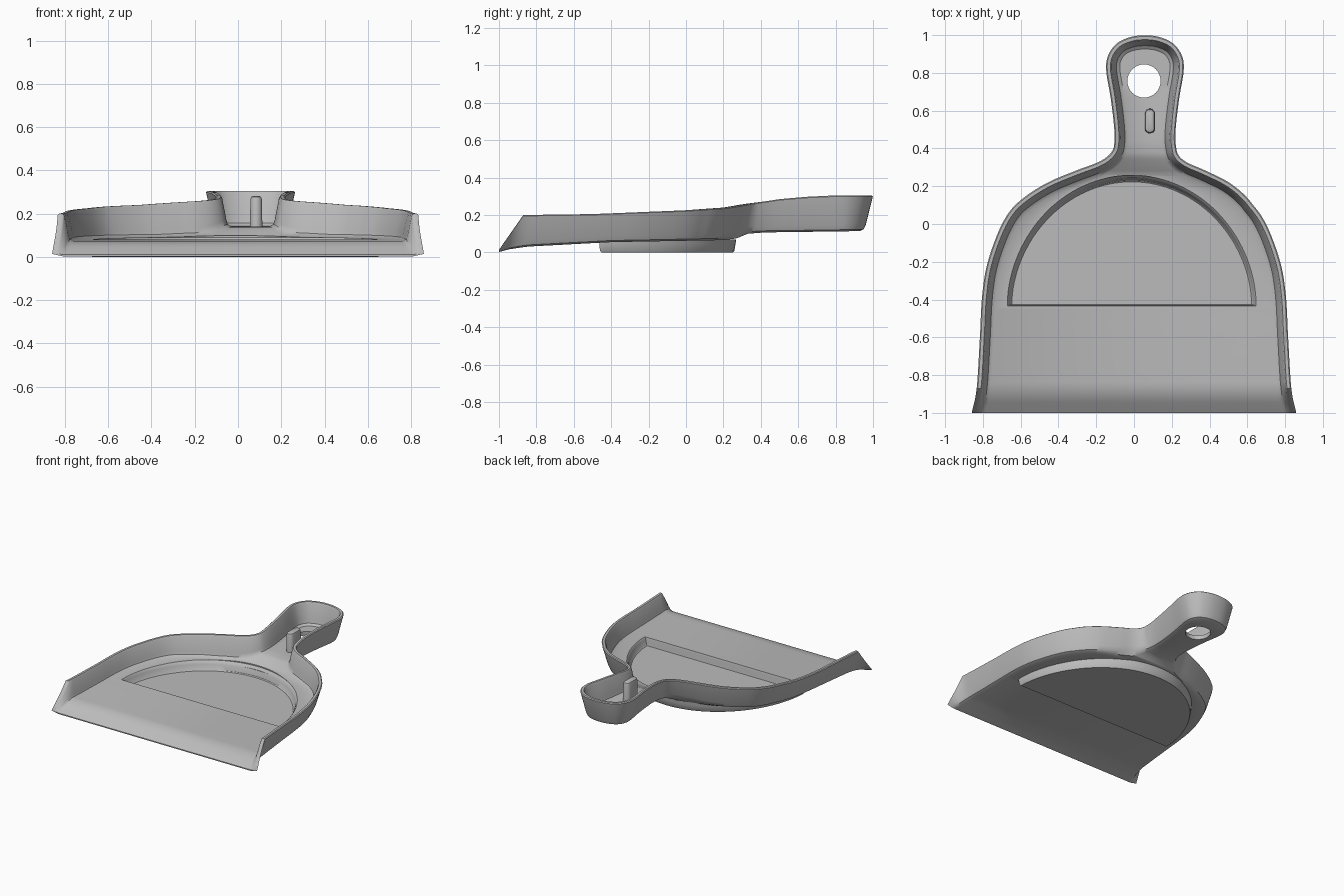
import bpy, bmesh, math
from mathutils import Vector

if "Cube" in bpy.data.objects:
    bpy.data.objects.remove(bpy.data.objects["Cube"], do_unlink=True)

grey = bpy.data.materials.new("grey_plastic")
grey.use_nodes = True
grey.diffuse_color = (0.5, 0.5, 0.5, 1)
grey.node_tree.nodes["Principled BSDF"].inputs["Base Color"].default_value = (0.5, 0.5, 0.5, 1)


def make_object(name, bm):
    bmesh.ops.recalc_face_normals(bm, faces=bm.faces)
    mesh = bpy.data.meshes.new(name)
    bm.to_mesh(mesh)
    bm.free()
    mesh.materials.append(grey)
    obj = bpy.data.objects.new(name, mesh)
    bpy.context.collection.objects.link(obj)
    return obj


def height(table, y):
    """Height at y along a polyline of (y, z) points."""
    for (y0, z0), (y1, z1) in zip(table, table[1:]):
        if y <= y1:
            t = max(0, (y - y0) / (y1 - y0))
            return z0 + (z1 - z0) * t
    return table[-1][1]


def smooth_path(points, steps):
    """Catmull-Rom curve through the points, ending mirrored at x = 0."""
    pts = [Vector(p) for p in points]
    end = Vector((-pts[-2].x, pts[-2].y))
    pts = [2 * pts[0] - pts[1]] + pts + [end]
    path = []
    for a, b, c, d in zip(pts, pts[1:], pts[2:], pts[3:]):
        for k in range(steps):
            t = k / steps
            path.append(0.5 * (2 * b + (c - a) * t + (2 * a - 5 * b + 4 * c - d) * t ** 2
                               + (3 * b - a - 3 * c + d) * t ** 3))
    return path + [pts[-2]]


def loft(name, rings):
    """Closed solid from a stack of equal rings."""
    bm = bmesh.new()
    rows = [[bm.verts.new(p) for p in ring] for ring in rings]
    n = len(rows[0])
    for low, high in zip(rows, rows[1:]):
        for i in range(n):
            j = (i + 1) % n
            bm.faces.new((low[i], low[j], high[j], high[i]))
    bm.faces.new(rows[0][::-1])
    bm.faces.new(rows[-1])
    return make_object(name, bm)


def boolean(target, tool, operation):
    mod = target.modifiers.new(operation.lower(), 'BOOLEAN')
    mod.operation, mod.object, mod.solver = operation, tool, 'EXACT'
    bpy.context.view_layer.objects.active = target
    bpy.ops.object.modifier_apply(modifier=mod.name)
    bpy.data.objects.remove(tool, do_unlink=True)


# Rim outline (half width, y) and the height curves of rim, floor and underside
OUTLINE = [(.86, -1), (.834, -.87), (.817, -.6), (.805, -.38), (.775, -.2), (.7, 0),
           (.613, .12), (.49, .215), (.345, .283), (.235, .328), (.18, .372), (.163, .43),
           (.165, .52), (.183, .67), (.206, .81), (.197, .89), (.152, .955), (.08, .99), (0, 1)]
RIM = [(-1, .014), (-.87, .2), (-.5, .205), (0, .225), (.22, .24), (.34, .26),
       (.5, .285), (.65, .298), (.8, .305), (1, .305)]
FLOOR = [(-1, .01), (-.96, .035), (-.92, .058), (-.87, .072), (-.45, .08), (.2, .092),
         (.27, .1), (.36, .135), (.42, .14), (1, .145)]
UNDER = [(-1, .002), (-.95, .016), (-.85, .031), (-.4, .055), (.2, .066), (.27, .075),
         (.33, .1), (.42, .107), (1, .115)]


def wall_profile(point, normal):
    """Section through the wall, from underside over the rim to the floor."""
    rim, low = height(RIM, point.y), height(UNDER, point.y)
    shift = .058 * min(1, max(0, (point.y - .1) / .3))

    def at(offset, z=None, table=None):
        p = point + normal * offset
        return (p.x + shift, p.y, height(table, p.y) if table else z)

    wall = rim - low
    edge = min(.035, .3 * wall)
    base = height(FLOOR, point.y - .06 * normal.y)
    inner = rim - base
    return [at(-.072, table=UNDER), at(-.05, low + edge * .25), at(-.038, low + edge),
            at(-.003, rim - .08 * wall), at(-.001, rim - .03 * wall), at(-.007, rim),
            at(-.024, rim), at(-.031, rim - .08 * inner),
            at(-.05, base + .22 * inner), at(-.056, base + .08 * inner), at(-.074, table=FLOOR)]


# Pan body: wall swept round the outline, floor and underside bridged across
half = smooth_path(OUTLINE, 6)
outline = half + [Vector((-p.x, p.y)) for p in half[-2::-1]]
bm = bmesh.new()
rows = []
last = len(outline) - 1
for i, p in enumerate(outline):
    tangent = outline[min(i + 1, last)] - outline[max(i - 1, 0)]
    normal = Vector((tangent.y, -tangent.x)).normalized()
    if p.y < -.85:
        normal = Vector((math.copysign(1, p.x), 0))
    rows.append([bm.verts.new(v) for v in wall_profile(p, normal)])
for a, b in zip(rows, rows[1:]):
    for k in range(len(a) - 1):
        bm.faces.new((a[k], b[k], b[k + 1], a[k + 1]))
for i in range(len(half) - 1):
    for k in (0, -1):
        ring = [rows[i][k], rows[i + 1][k], rows[last - i - 1][k], rows[last - i][k]]
        bm.faces.new(list(dict.fromkeys(ring)))
bm.faces.new(rows[0] + rows[-1][::-1])
pan = make_object("dustpan_body", bm)


def half_ellipse(scale, z, front):
    """Half-round outline, slightly less full than an ellipse."""
    arc = [math.pi * k / 64 for k in range(65)]
    return [(-.012 + .675 * scale * math.cos(a),
             front + (-.43 + .695 * scale - front) * abs(math.sin(a)) ** 1.07, z) for a in arc]


# Sunken half-round tray, standing below the floor
tray = loft("tray_shell", [half_ellipse(.98, 0, -.45), half_ellipse(.99, .008, -.46),
                           half_ellipse(1, .045, -.463), half_ellipse(1.005, .07, -.465)])
boolean(pan, tray, 'UNION')
recess = loft("tray_cutter", [half_ellipse(.94, .022, -.425), half_ellipse(.95, .028, -.427),
                              half_ellipse(.963, .065, -.43), half_ellipse(.975, .08, -.433),
                              half_ellipse(.99, .09, -.436), half_ellipse(.99, .11, -.436)])
boolean(pan, recess, 'DIFFERENCE')


def circle(radius, z):
    turns = [math.tau * k / 48 for k in range(48)]
    return [(.053 + radius * math.cos(a), .757 + radius * math.sin(a), z) for a in turns]


# Hanging hole in the handle
boolean(pan, loft("hole_cutter", [circle(.088, .05), circle(.088, .25)]), 'DIFFERENCE')


def stadium(radius, z):
    ring = []
    for k in range(24):
        a = math.tau * (k + .5) / 24
        ring.append((.084 + radius * math.cos(a),
                     .545 + math.copysign(.037, math.sin(a)) + radius * math.sin(a), z))
    return ring


# Upright peg inside the handle
peg = loft("handle_peg", [stadium(.029, .12), stadium(.027, .265),
                          stadium(.023, .277), stadium(.014, .282)])

for obj in (pan, peg):
    bpy.ops.object.select_all(action='DESELECT')
    obj.select_set(True)
    bpy.context.view_layer.objects.active = obj
    bpy.ops.object.shade_smooth_by_angle(angle=math.radians(35))
